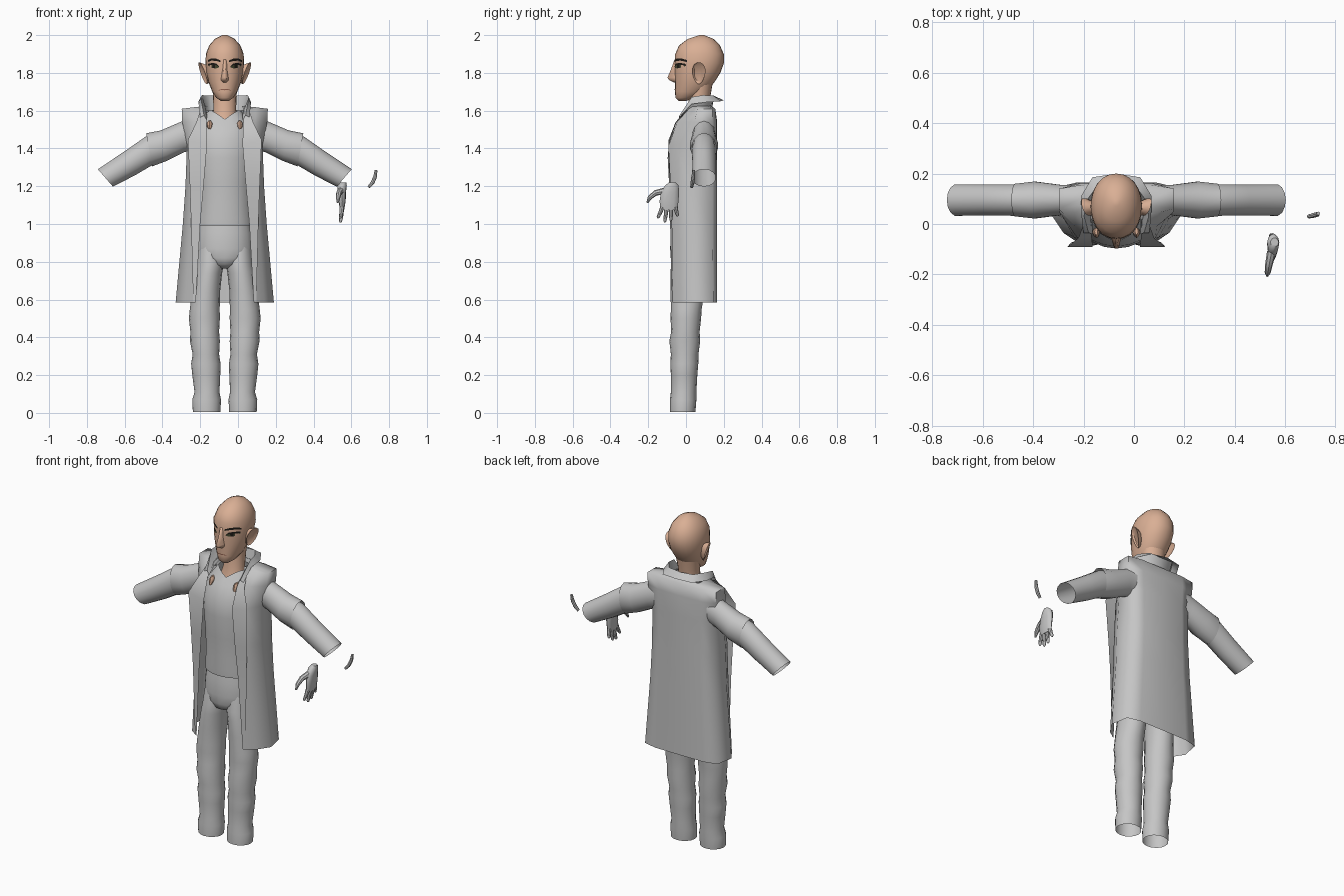
import bpy, bmesh, math
from mathutils import Vector as V

CX = -0.07  # body axis; the loose hand makes the whole model off-centre


def material(name, rgb):
    m = bpy.data.materials.new(name)
    m.diffuse_color = (*rgb, 1)
    return m


GREY = material("cloth grey", (0.56, 0.56, 0.56))
SKIN = material("skin", (0.70, 0.43, 0.30))
DARK = material("brow black", (0.012, 0.01, 0.008))
OLIVE = material("eye olive", (0.06, 0.065, 0.03))
LIP = material("mouth brown", (0.28, 0.12, 0.08))


def loft(name, rings, mat, closed=True, cap=True, angle=40):
    """Skin a list of point rings; closed rings can be capped."""
    bm = bmesh.new()
    rows = [[bm.verts.new(p) for p in r] for r in rings]
    n = len(rows[0])
    for a, b in zip(rows, rows[1:]):
        for i in range(n if closed else n - 1):
            j = (i + 1) % n
            bm.faces.new((a[i], a[j], b[j], b[i]))
    if closed and cap:
        bm.faces.new(rows[0])
        bm.faces.new(rows[-1])
    bmesh.ops.recalc_face_normals(bm, faces=bm.faces)
    me = bpy.data.meshes.new(name)
    bm.to_mesh(me)
    bm.free()
    me.materials.append(mat)
    me.shade_smooth()
    me.set_sharp_from_angle(angle=math.radians(angle))
    ob = bpy.data.objects.new(name, me)
    bpy.context.collection.objects.link(ob)
    return ob


def egg(z, hw, yf, yb, cx=CX, n=20, power=1.0):
    """Horizontal ring from half width, front y and back y."""
    pts = []
    for i in range(n):
        a = 2 * math.pi * i / n
        c, s = math.cos(a), math.sin(a)
        c = math.copysign(abs(c) ** power, c)
        s = math.copysign(abs(s) ** power, s)
        pts.append(V((cx + hw * c, (yf + yb) / 2 + (yb - yf) / 2 * s, z)))
    return pts


def tube(name, path, radii, mat, n=8):
    """Tapered tube along a path."""
    rings = []
    for i, p in enumerate(path):
        d = (V(path[min(i + 1, len(path) - 1)]) - V(path[max(i - 1, 0)])).normalized()
        u = d.cross(V((1, 0, 0)) if abs(d.x) < 0.8 else V((0, 1, 0))).normalized()
        w = d.cross(u)
        rings.append([V(p) + radii[i] * (u * math.cos(t) + w * math.sin(t))
                      for t in (2 * math.pi * k / n for k in range(n))])
    return loft(name, rings, mat)


# Head: z, half width, front y, back y
HEAD = [(1.652, .022, -.04, .0), (1.668, .045, -.056, .05), (1.70, .066, -.058, .11),
        (1.75, .086, -.058, .15), (1.80, .098, -.06, .182), (1.85, .102, -.06, .2),
        (1.90, .1, -.057, .2), (1.945, .083, -.037, .18), (1.98, .052, .01, .145),
        (2.0, .012, .07, .095)]
loft("head", [egg(*r, n=24, power=0.95) for r in HEAD], SKIN, angle=60)
loft("neck", [egg(*r) for r in [(1.5, .085, -.02, .12), (1.56, .07, -.004, .12),
                                (1.6, .06, .008, .12), (1.68, .062, .015, .13),
                                (1.74, .07, .02, .14)]], SKIN)


def face_y(dx, z):
    for a, b in zip(HEAD, HEAD[1:]):
        if a[0] <= z <= b[0]:
            t = (z - a[0]) / (b[0] - a[0])
            _, hw, yf, yb = [p + (q - p) * t for p, q in zip(a, b)]
            return (yf + yb) / 2 - (yb - yf) / 2 * math.sqrt(max(0, 1 - (dx / hw) ** 2))


def face_patch(name, cols, mat, side, lift):
    """Thin painted plate; cols are (dx, low z, high z)."""
    loft(name, [[V((CX + side * dx, face_y(dx, z) - lift, z)) for z in (lo, hi)]
                for dx, lo, hi in cols], mat, closed=False)


# Nose: wedge from the brow to the tip
loft("nose", [[V((CX - w, yb, z)), V((CX - w * .35, yf, z)), V((CX + w * .35, yf, z)),
               V((CX + w, yb, z))] for z, w, yf, yb in
              [(1.75, .014, -.066, -.045), (1.762, .024, -.09, -.045), (1.775, .022, -.098, -.045),
               (1.82, .015, -.079, -.045), (1.87, .014, -.061, -.045)]], SKIN, angle=80)

for s, side in ((-1, "left"), (1, "right")):
    face_patch(side + "_brow", [(.022, 1.857, 1.866), (.045, 1.863, 1.875), (.07, 1.865, 1.877),
                                (.09, 1.857, 1.868)], DARK, s, .005)
    face_patch(side + "_eye", [(.03, 1.829, 1.833), (.045, 1.824, 1.846), (.065, 1.825, 1.85),
                               (.087, 1.837, 1.846)], OLIVE, s, .004)
    face_patch(side + "_lashes", [(.03, 1.831, 1.835), (.045, 1.841, 1.849), (.065, 1.844, 1.853),
                                  (.088, 1.838, 1.848)], DARK, s, .006)
    face_patch(side + "_pupil", [(.052, 1.826, 1.844), (.066, 1.826, 1.846)], DARK, s, .006)
    face_patch(side + "_mouth", [(0, 1.708, 1.714), (.018, 1.709, 1.714), (.032, 1.707, 1.709)],
               LIP, s, .004)

    # Ear: flared cup leaning outward at the top and back
    rings = []
    for dx, ry, rz, lean in ((.082, .018, .04, .004), (.108, .034, .056, .018),
                             (.116, .034, .058, .02), (.106, .024, .043, .016)):
        rings.append([V((CX + s * (dx + lean * math.sin(a) + lean * .6 * math.cos(a)),
                         .068 + ry * math.cos(a) * (1 + .25 * math.sin(a)),
                         1.798 + rz * math.sin(a)))
                      for a in (2 * math.pi * k / 14 for k in range(14))])
    loft(side + "_ear", rings, SKIN)

    # Bare skin showing beside the shirt neckline
    loft(side + "_bare_chest", [egg(1.525 + dz, w, -.05 + .3 * dz, -.015, CX + s * .08, 8)
                                for dz, w in ((-.022, .006), (-.01, .014), (.01, .014), (.022, .006))],
         SKIN)

    # Trouser leg with soft creases: z, centre offset, half width, front y, back y
    leg = [(0.005, .096, .073, -.085, .05), (.07, .096, .076, -.085, .055), (.11, .094, .066, -.08, .055),
           (.2, .098, .074, -.08, .06), (.26, .1, .078, -.083, .065), (.31, .1, .07, -.08, .066),
           (.38, .105, .079, -.088, .075), (.43, .106, .076, -.078, .072), (.5, .108, .082, -.082, .08),
           (.55, .106, .079, -.08, .083), (.65, .098, .074, -.082, .1), (.74, .087, .073, -.082, .12),
           (.79, .078, .074, -.079, .132), (.88, .075, .07, -.06, .12)]
    loft(side + "_trouser_leg", [egg(z, w, f, b, CX + s * c, 16) for z, c, w, f, b in leg], GREY,
         cap=False, angle=60)

    # Sleeves: rings from top and bottom points in the arm plane
    def sleeve(name, spans):
        rr = []
        for (tx, tz, bx, bz, ry) in spans:
            t, b = V((tx, .095, tz)), V((bx, .095, bz))
            c, h = (t + b) / 2, (t - b) / 2
            rr.append([V((CX + s * p.x, p.y, p.z)) for p in
                       (c + h * math.cos(a) + V((0, ry * math.sin(a), 0))
                        for a in (2 * math.pi * k / 14 for k in range(14)))])
        loft(name, rr, GREY, cap=False)

    sleeve(side + "_upper_sleeve", [(.17, 1.57, .18, 1.39, .06), (.235, 1.54, .215, 1.38, .062),
                                    (.34, 1.495, .305, 1.335, .075), (.416, 1.48, .385, 1.305, .066)])
    sleeve(side + "_lower_sleeve", [(.34, 1.485, .32, 1.34, .06), (.42, 1.462, .39, 1.308, .064),
                                    (.53, 1.385, .475, 1.258, .063), (.672, 1.29, .592, 1.198, .064)])

    # Lapel folded back along the coat opening: z, inner dx, y, outer dx, y
    loft(side + "_lapel", [[V((CX + s * a, ya, z)), V((CX + s * b, yb, z + dz))]
                           for z, a, ya, b, yb, dz in
                           [(1.6, .098, .01, .13, .0, .0), (1.54, .098, -.05, .15, -.055, .0),
                            (1.42, .094, -.092, .195, -.092, .025), (1.2, .112, -.09, .185, -.08, 0),
                            (1.0, .13, -.084, .178, -.073, 0), (.59, .153, -.074, .167, -.069, 0)]],
         GREY, closed=False)

# Trousers seat and shirt
loft("trouser_seat", [egg(*r) for r in [(.765, .03, -.03, .08), (.785, .09, -.07, .12),
                                        (.82, .146, -.081, .135), (.87, .153, -.084, .14),
                                        (.95, .146, -.08, .135), (1.02, .135, -.068, .12)]],
     GREY, angle=70)
neckline = [p + V((0, 0, .045 * min(1, abs(p.x - CX) / .065))) for p in egg(1.555, .085, -.014, .13)]
loft("shirt", [egg(*r) for r in [(.99, .148, -.083, .135), (1.03, .146, -.085, .135),
                                 (1.1, .142, -.085, .14), (1.22, .145, -.09, .15),
                                 (1.35, .156, -.097, .155), (1.45, .16, -.088, .155),
                                 (1.52, .145, -.05, .15)]] + [neckline], GREY, cap=False, angle=60)


def mirrored(half):
    """Half profile from back centre to front edge -> full open profile."""
    return ([V((CX - x, y, z)) for x, y, z in reversed(half)]
            + [V((CX + x, y, z)) for x, y, z in half[1:]])


# Long open coat: z, then (dx, y) from back centre to front edge
COAT = [(.585, [(0, .165), (.16, .164), (.24, .145), (.26, .04), (.21, -.035), (.155, -.072)]),
        (1.0, [(0, .165), (.14, .164), (.208, .14), (.222, .03), (.18, -.045), (.13, -.082)]),
        (1.2, [(0, .165), (.135, .164), (.197, .14), (.208, .02), (.168, -.053), (.112, -.088)]),
        (1.42, [(0, .165), (.135, .162), (.196, .138), (.2, .03), (.155, -.055), (.094, -.09)]),
        (1.54, [(0, .165), (.14, .162), (.225, .14), (.225, .045), (.16, -.01), (.098, -.048)]),
        (1.61, [(0, .155), (.14, .155), (.228, .14), (.228, .06), (.165, .045), (.1, .015)]),
        (1.625, [(0, .135), (.07, .13), (.1, .12), (.105, .08), (.1, .06), (.09, .03)])]
loft("coat", [mirrored([(x, y, z) for x, y in pts]) for z, pts in COAT], GREY, closed=False, angle=75)

# Turned-out collar: inner foot, top edge, outer edge
loft("collar", [mirrored(r) for r in (
    [(0, .135, 1.6), (.07, .125, 1.6), (.1, .07, 1.6), (.095, .01, 1.59), (.095, -.04, 1.55)],
    [(0, .15, 1.675), (.08, .145, 1.68), (.12, .09, 1.682), (.128, .03, 1.672), (.11, -.035, 1.575)],
    [(0, .2, 1.655), (.095, .185, 1.65), (.14, .11, 1.645), (.138, .03, 1.635), (.13, -.035, 1.565)])],
     GREY, closed=False, angle=50)

# Loose hand beside the sleeve: flat palm, four fingers and a thumb
loft("palm", [egg(z, hw, f, b, cx, 12) for z, hw, f, b, cx in
              [(1.075, .012, -.135, -.045, .55), (1.12, .018, -.14, -.04, .552),
               (1.17, .022, -.132, -.036, .55), (1.205, .024, -.11, -.04, .552),
               (1.22, .016, -.09, -.055, .557)]], GREY)
for i, (y0, y1, z1) in enumerate([(-.125, -.148, 1.03), (-.102, -.112, 1.008),
                                  (-.079, -.08, 1.015), (-.056, -.045, 1.04)]):
    tube(f"finger_{i + 1}", [(.55, y0, 1.09), (.548, (y0 + y1) / 2, (1.09 + z1) / 2),
                             (.543, y1, z1 + .006), (.542, y1, z1)], [.012, .0105, .008, .003], GREY)
tube("thumb", [(.545, -.11, 1.175), (.535, -.16, 1.165), (.53, -.192, 1.14), (.528, -.205, 1.112)],
     [.018, .015, .012, .005], GREY)

# Loose curved strip beyond the sleeve end
tube("loose_strip", [(.692, .03, 1.195), (.712, .034, 1.218), (.726, .038, 1.25), (.731, .042, 1.285)],
     [.008, .01, .01, .007], GREY)
